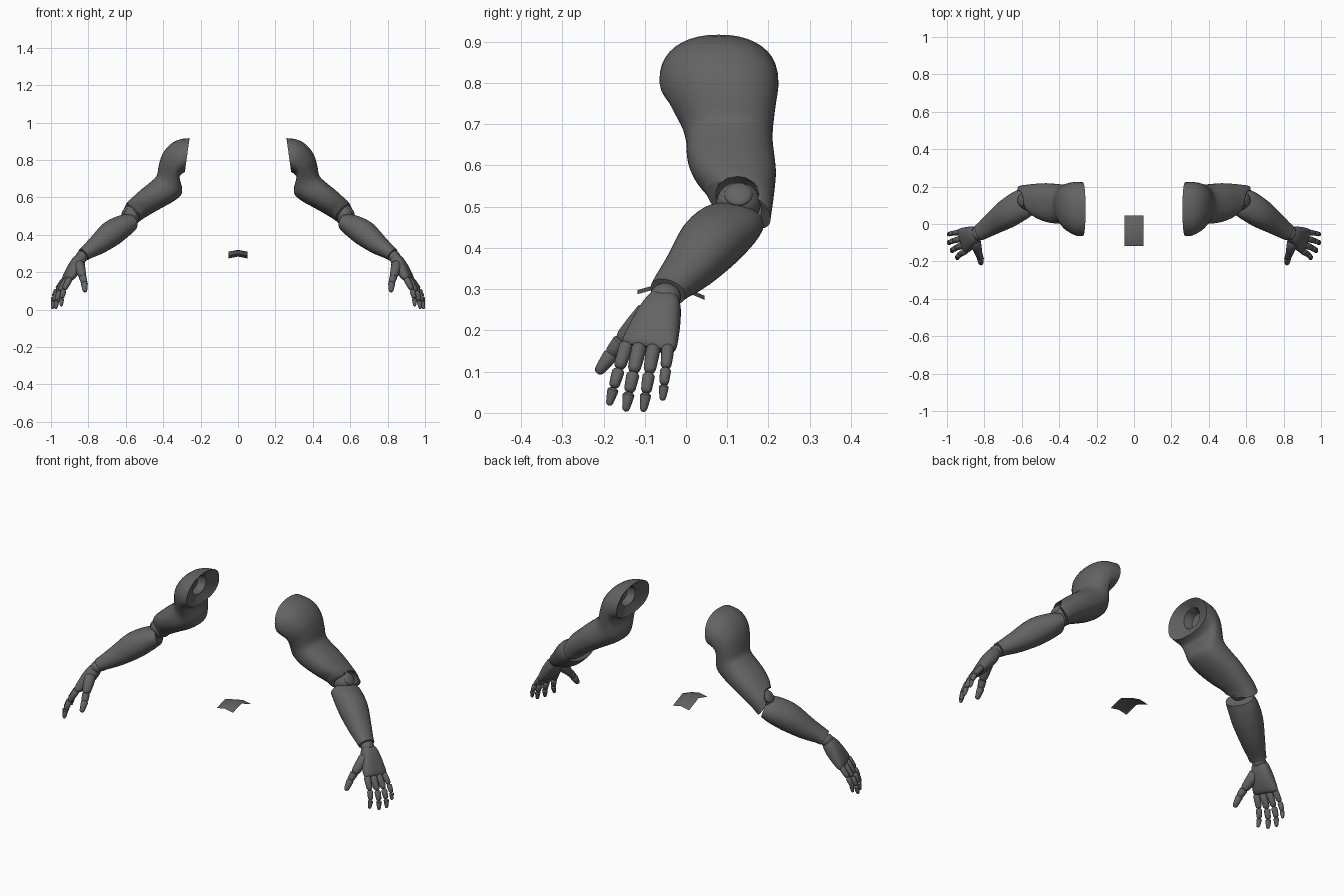
import bpy, bmesh, math
from mathutils import Vector

if "Cube" in bpy.data.objects:
    bpy.data.objects.remove(bpy.data.objects["Cube"])

grey = bpy.data.materials.new("dark_grey")
grey.diffuse_color = (0.125, 0.125, 0.125, 1)
grey.use_nodes = True
grey.node_tree.nodes["Principled BSDF"].inputs["Base Color"].default_value = grey.diffuse_color


def finish(name, bm, mirror=True, normals=True):
    """Turn a bmesh into a smooth grey object, mirrored to the other arm."""
    if normals:
        bmesh.ops.recalc_face_normals(bm, faces=bm.faces)
    me = bpy.data.meshes.new(name)
    bm.to_mesh(me)
    bm.free()
    me.materials.append(grey)
    ob = bpy.data.objects.new(name, me)
    bpy.context.collection.objects.link(ob)
    bpy.ops.object.select_all(action='DESELECT')
    bpy.context.view_layer.objects.active = ob
    ob.select_set(True)
    bpy.ops.object.shade_smooth_by_angle(angle=math.radians(40))
    if mirror:
        mod = ob.modifiers.new("mirror", 'MIRROR')
        mod.use_mirror_merge = False
    return ob


def refine(secs, steps=3):
    """Catmull-Rom interpolation of number tuples."""
    out = []
    for i in range(len(secs) - 1):
        p0, p1 = secs[max(i - 1, 0)], secs[i]
        p2, p3 = secs[i + 1], secs[min(i + 2, len(secs) - 1)]
        for s in range(steps):
            t = s / steps
            out.append(tuple(0.5 * (2 * b + (c - a) * t + (2 * a - 5 * b + 4 * c - d) * t * t
                                    + (3 * b - a - 3 * c + d) * t ** 3)
                             for a, b, c, d in zip(p0, p1, p2, p3)))
    return out + [secs[-1]]


def loft(name, rings, n=32, power=1.0):
    """Skin (centre, u, v, egg) rings; power below 1 squares the section."""
    bm = bmesh.new()
    loops = []
    for c, u, v, egg in rings:
        loop = []
        for k in range(n):
            ca, sa = math.cos(2 * math.pi * k / n), math.sin(2 * math.pi * k / n)
            ca = math.copysign(abs(ca) ** power, ca)
            sa = math.copysign(abs(sa) ** power, sa)
            loop.append(bm.verts.new(c + u * ca + v * sa * (1 - egg * ca)))
        loops.append(loop)
    for a, b in zip(loops, loops[1:]):
        for k in range(n):
            bm.faces.new((a[k], a[(k + 1) % n], b[(k + 1) % n], b[k]))
    bm.faces.new(loops[0][::-1])
    bm.faces.new(loops[-1])
    return finish(name, bm)


def span_ring(s):
    """Ring from outer x,z, inner x,z, a y range, an egg factor and a backward lean."""
    ox, oz, ix, iz, y0, y1, egg, lean = s
    c = Vector(((ox + ix) / 2, (y0 + y1) / 2, (oz + iz) / 2))
    v = Vector((lean * .7, (y1 - y0) / 2, -lean * .7))
    return c, Vector((ox - ix, 0, oz - iz)) / 2, v, egg


def path_loft(name, secs, side, n=32, power=1.0):
    """Loft along a path of x, y, z, thickness, width."""
    pts = [Vector(s[:3]) for s in secs]
    rings = []
    for i, s in enumerate(secs):
        d = (pts[min(i + 1, len(pts) - 1)] - pts[max(i - 1, 0)]).normalized()
        u = d.cross(Vector(side)).normalized()
        rings.append((pts[i], u * s[3], u.cross(d) * s[4], 0))
    return loft(name, rings, n, power)


def ball(name, centre, scale, direction=(0, 0, 1)):
    bm = bmesh.new()
    bmesh.ops.create_uvsphere(bm, u_segments=28, v_segments=16, radius=1)
    rot = Vector((0, 0, 1)).rotation_difference(Vector(direction))
    for v in bm.verts:
        v.co = rot @ Vector([a * b for a, b in zip(v.co, scale)]) + Vector(centre)
    return finish(name, bm)


def bone(name, p, q, r1, r2):
    """Tapered segment with rounded ends."""
    p, q = Vector(p), Vector(q)
    secs = []
    for t, r in ((0, .45 * r1), (.05, .8 * r1), (.14, r1), (.5, (r1 + r2) / 2 * 1.02),
                 (.84, r2), (.95, .75 * r2), (1, .35 * r2)):
        secs.append((*p.lerp(q, t), r, r))
    path_loft(name, secs, (0, 1, 0), 16)


# Upper arm: shoulder cap tapering to the elbow, hollow shoulder socket at the start
socket = [(.346, .848, .346, .838, .08, .09, 0, 0), (.340, .876, .340, .795, .035, .13, 0, 0),
          (.292, .884, .302, .783, .025, .142, 0, 0), (.280, .898, .294, .755, -.02, .182, .1, 0)]
arm = [(.259, .917, .284, .736, -.063, .222, .1, 0), (.312, .91, .302, .725, -.062, .223, .1, 0),
       (.362, .884, .312, .710, -.050, .222, .08, 0), (.405, .83, .308, .686, -.033, .217, .06, 0),
       (.425, .765, .299, .65, -.011, .212, .03, 0), (.435, .715, .305, .612, 0, .21, 0, 0),
       (.475, .676, .348, .577, .002, .214, 0, 0), (.52, .64, .41, .543, .01, .218, 0, .008),
       (.562, .602, .465, .512, .025, .215, 0, .02), (.592, .574, .51, .485, .042, .21, 0, .034),
       (.608, .545, .54, .46, .052, .205, 0, .046)]
upper = loft("upper_arm", [span_ring(s) for s in socket + refine(arm)], 36, .87)

# Carve the elbow cup out of the upper arm
ELBOW = (.566, .127, .508)
cutter = ball("elbow_cutter", (.58, .127, .51), (.064, .064, .064))
cutter.modifiers.clear()
cut = upper.modifiers.new("elbow_cup", 'BOOLEAN')
cut.operation, cut.object, cut.solver = 'DIFFERENCE', cutter, 'EXACT'
bpy.context.view_layer.objects.active = upper
bpy.ops.object.modifier_move_to_index(modifier="elbow_cup", index=0)
bpy.ops.object.modifier_apply(modifier="elbow_cup")
bpy.data.objects.remove(cutter)

# Elbow ball with its outer hub
ball("elbow_ball", ELBOW, (.052, .054, .052))
ball("elbow_hub", (.6, .127, .53), (.034, .034, .013), (.8, 0, .6))

# Forearm
forearm = [(.572, .119, .465, .045, .076), (.608, .1, .45, .059, .081),
           (.674, .057, .409, .069, .078), (.744, .01, .352, .056, .063),
           (.803, -.031, .311, .040, .049), (.826, -.044, .294, .036, .045)]
path_loft("forearm", refine(forearm), (0, 1, 0), 32, .93)

# Wrist joint
ball("wrist_ball", (.836, -.05, .283), (.032, .037, .032))

# Palm
palm = [(.84, -.052, .277, .028, .038), (.853, -.058, .258, .034, .047),
        (.873, -.069, .225, .035, .057), (.895, -.081, .19, .03, .065),
        (.911, -.089, .166, .023, .068), (.916, -.092, .156, .014, .062)]
path_loft("palm", refine(palm), (.27, .95, -.09), 32, .75)

# Fingers: knuckle, tip, radius
fingers = {"index": ((.898, -.143, .17), (.945, -.187, .018), .0175),
           "middle": ((.912, -.112, .166), (.975, -.147, .004), .0185),
           "ring": ((.922, -.078, .163), (.993, -.104, .003), .0175),
           "little": ((.928, -.043, .163), (.993, -.057, .03), .0155)}
for name, (p, q, r) in fingers.items():
    p, q = Vector(p), Vector(q)
    bow = Vector((.012, 0, .004))
    a, b = p.lerp(q, .44) + bow, p.lerp(q, .74) + bow * .9
    bone(name + "_base", p, a, r, r * .86)
    bone(name + "_middle", a, b, r * .86, r * .74)
    bone(name + "_tip", b, q, r * .78, r * .5)

# Thumb
bone("thumb_base", (.852, -.085, .25), (.83, -.16, .172), .03, .022)
bone("thumb_middle", (.832, -.155, .178), (.82, -.184, .14), .02, .017)
bone("thumb_tip", (.822, -.178, .146), (.818, -.215, .096), .0185, .013)

# Small bent plate between the arms
bm = bmesh.new()
rows = [[bm.verts.new((x, y, z - .2 * abs(x))) for x in (-.05, 0, .05)]
        for y, z in ((-.117, .298), (-.04, .32), (.045, .284))]
for a, b in zip(rows, rows[1:]):
    for k in range(2):
        bm.faces.new((a[k], a[k + 1], b[k + 1], b[k]))
finish("bent_plate", bm, mirror=False, normals=False)
